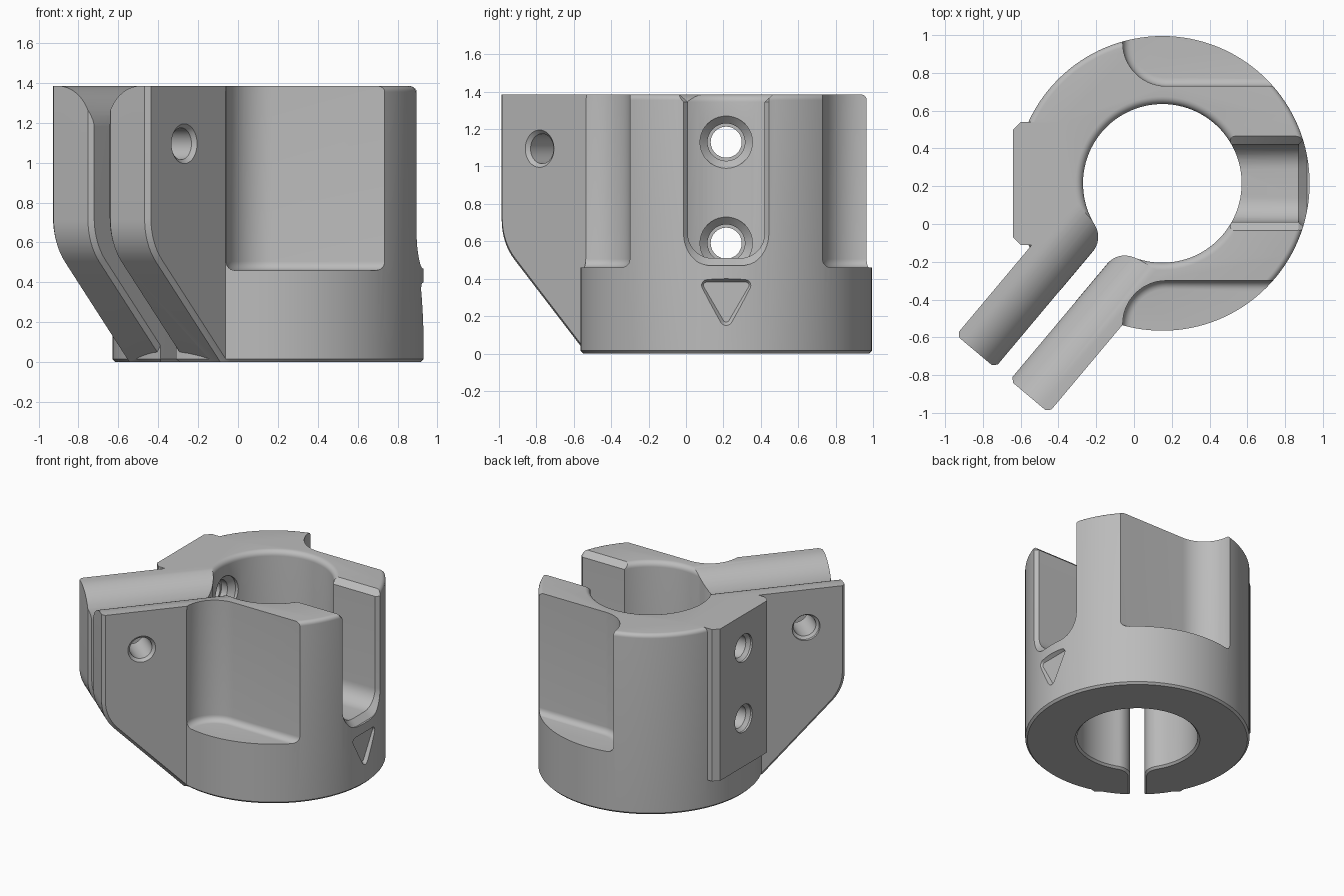
import bpy, bmesh, math
from math import sin, cos, pi, radians, sqrt, asin

cube = bpy.data.objects.get("Cube")
if cube:
    bpy.data.objects.remove(cube, do_unlink=True)

CX, CY = 0.15, 0.215          # ring axis
R_OUT, R_BORE, TOP = 0.78, 0.42, 1.385
GAP, EAR, EAR_END = 0.05, 0.32, -1.317
ANG = radians(50)

grey = bpy.data.materials.new("grey")
grey.use_nodes = True
grey.diffuse_color = (0.5, 0.5, 0.5, 1)
grey.node_tree.nodes["Principled BSDF"].inputs["Base Color"].default_value = (0.5, 0.5, 0.5, 1)


def world(d, n, z):
    """Clamp frame (d along the ears, n across them) to world."""
    return (CX + d * cos(ANG) + n * sin(ANG), CY + d * sin(ANG) - n * cos(ANG), z)


def arc(cx, cy, r, a0, a1, steps=10):
    out = []
    for i in range(steps + 1):
        a = radians(a0 + (a1 - a0) * i / steps)
        out.append((cx + r * cos(a), cy + r * sin(a)))
    return out


def loft(name, sections):
    """Closed solid through matching point loops."""
    bm = bmesh.new()
    rings = [[bm.verts.new(p) for p in s] for s in sections]
    for a, b in zip(rings, rings[1:]):
        for i in range(len(a)):
            j = (i + 1) % len(a)
            bm.faces.new((a[i], a[j], b[j], b[i]))
    bm.faces.new(rings[0])
    bm.faces.new(rings[-1])
    bmesh.ops.recalc_face_normals(bm, faces=bm.faces)
    mesh = bpy.data.meshes.new(name)
    bm.to_mesh(mesh)
    bm.free()
    mesh.materials.append(grey)
    obj = bpy.data.objects.new(name, mesh)
    bpy.context.collection.objects.link(obj)
    return obj


def combine(body, other, operation):
    mod = body.modifiers.new("join", 'BOOLEAN')
    mod.operation, mod.solver, mod.object = operation, 'EXACT', other
    bpy.context.view_layer.objects.active = body
    bpy.ops.object.modifier_apply(modifier=mod.name)
    bpy.data.objects.remove(other, do_unlink=True)


def drill(name, stations, place, steps=40):
    """Round cutter; stations are (position along axis, radius)."""
    return loft(name, [[place(s, x, y) for x, y in arc(0, 0, r, 0, 360 * (1 - 1 / steps), steps - 1)]
                       for s, r in stations])


# Ring body with a rounded top rim
rim = 0.03
stations = [(0, R_OUT - 0.015), (0.015, R_OUT)]
stations += [(z, r) for r, z in arc(R_OUT - rim, TOP - rim, rim, 0, 90, 6)]
body = drill("clamp_ring", stations, lambda s, x, y: (CX + x, CY + y, s), 128)

# Side mounting pad
pad = [(-0.4, 0.54), (-0.6, 0.54), (-0.64, 0.5), (-0.64, -0.07), (-0.6, -0.11), (-0.4, -0.11)]
combine(body, loft("mounting_pad", [[(x, y, z) for x, y in pad] for z in (0.22, TOP)]), 'UNION')


# Clamping ears with a sloped underside and chamfered outline
def ear_profile(e):
    end, slope, r = EAR_END + e, -0.726 + e * sqrt(2), 0.3
    bend = slope - end + r * math.tan(pi / 8)
    return [(-0.5, 0), (slope, 0)] + arc(end + r, bend, r, 225, 180, 8) + [(end, TOP), (-0.5, TOP)]


for side in (-1, 1):
    layers = [(GAP + 0.001, 0.022), (GAP + 0.023, 0), (EAR - 0.022, 0), (EAR, 0.022)]
    ear = loft("ear", [[world(d, side * n, z) for d, z in ear_profile(e)] for n, e in layers])
    combine(body, ear, 'UNION')


# Bore running into the clamping gap
def bore_outline(o):
    f, r, h = 0.12, R_BORE + o, GAP + o
    n0 = GAP + f
    d0 = -sqrt((R_BORE + f) ** 2 - n0 ** 2)
    a = math.degrees(asin(n0 / (R_BORE + f)))
    pts = [(-x, y) for x, y in arc(0, 0, r, a, 360 - a, 90)]
    pts += arc(d0, -n0, f - o, a, 90, 12)[1:]
    pts += [(-1.6, -h), (-1.6, h)]
    pts += [(x, y) for x, y in arc(d0, n0, f - o, -90, -a, 12)[:-1]]
    return pts


edge = 0.04
layers = [(-0.1, 0.015), (0, 0.015), (0.015, 0)]
layers += [(TOP - edge + y, edge - x) for x, y in arc(0, 0, edge, 0, 90, 6)]
layers += [(1.5, edge)]
combine(body, loft("bore", [[world(d, n, z) for d, n in bore_outline(o)] for z, o in layers]), 'DIFFERENCE')

# Large rounding on the inner top edges of the ears
rad = 0.22
right = arc(GAP + rad, TOP - rad, rad, 180, 90, 14) + [(GAP + rad, 1.5)]
section = right + [(-n, z) for n, z in reversed(right)]
combine(body, loft("ear_rounding", [[world(d, n, z) for n, z in section] for d in (-1.6, -0.3)]), 'DIFFERENCE')


# Front and back side reliefs with a filleted floor
def relief(o):
    return [(1.2, -0.3 - o)] + arc(0.17, -0.53, 0.23 - o, 90, 180, 14) + [(-0.06 + o, -1.2), (1.2, -1.2)]


floor, fil = 0.46, 0.045
layers = [(floor + fil + y, fil + x) for x, y in arc(0, 0, fil, 270, 180, 6)]
layers = [(z, fil - (fil - o)) for z, o in layers] + [(1.5, 0)]
for flip in (1, -1):
    cut = loft("relief", [[(x, CY + flip * (y - CY), z) for x, y in relief(o)] for z, o in layers])
    combine(body, cut, 'DIFFERENCE')


# U-shaped window opposite the pad, chamfered at its top and outer edges
def window(o):
    h, low, r, ch = 0.205 + o, 0.51 - o, 0.13 + o, 0.045
    half = arc(h - r, low + r, r, 270, 360, 10) + [(h, TOP - 0.04), (0.25, TOP), (0.25, 1.5)]
    return half + [(-y, z) for y, z in reversed(half)]


layers = [(0.3, 0), (0.87, 0), (0.915, 0.04), (1.2, 0.04)]
combine(body, loft("window", [[(x, CY + y, z) for y, z in window(o)] for x, o in layers]), 'DIFFERENCE')


# Triangular index mark, sunk into the wall under the window
def triangle(o):
    r = 0.035 + o
    return (arc(0, 0.185, r, 210, 330, 5) + arc(0.105, 0.365, r, 330, 450, 5)
            + arc(-0.105, 0.365, r, 90, 210, 5))


layers = [(0.905, -0.018), (0.93, 0), (1.0, 0)]
combine(body, loft("index_mark", [[(x, CY + y, z) for y, z in triangle(o)] for x, o in layers]), 'DIFFERENCE')

# Pad screw holes, countersunk on the bore side
hole = [(-0.8, 0.105), (-0.625, 0.105), (-0.6, 0.083), (-0.36, 0.083), (-0.36, 0.1),
        (-0.31, 0.1), (-0.27, 0.14), (-0.1, 0.14)]
for height in (0.59, 1.13):
    cut = drill("pad_hole", hole, lambda s, x, y: (s, CY + x, height + y))
    combine(body, cut, 'DIFFERENCE')

# Clamp screw hole through both ears
hole = [(-0.5, 0.1), (-0.3, 0.1), (-0.285, 0.08), (0.3, 0.08), (0.32, 0.1), (0.5, 0.1)]
combine(body, drill("clamp_hole", hole, lambda s, x, y: world(-1.034 + x, s, 1.095 + y)), 'DIFFERENCE')

# Shading
for o in bpy.context.selected_objects:
    o.select_set(False)
body.select_set(True)
bpy.context.view_layer.objects.active = body
bpy.ops.object.shade_smooth_by_angle(angle=radians(30))
